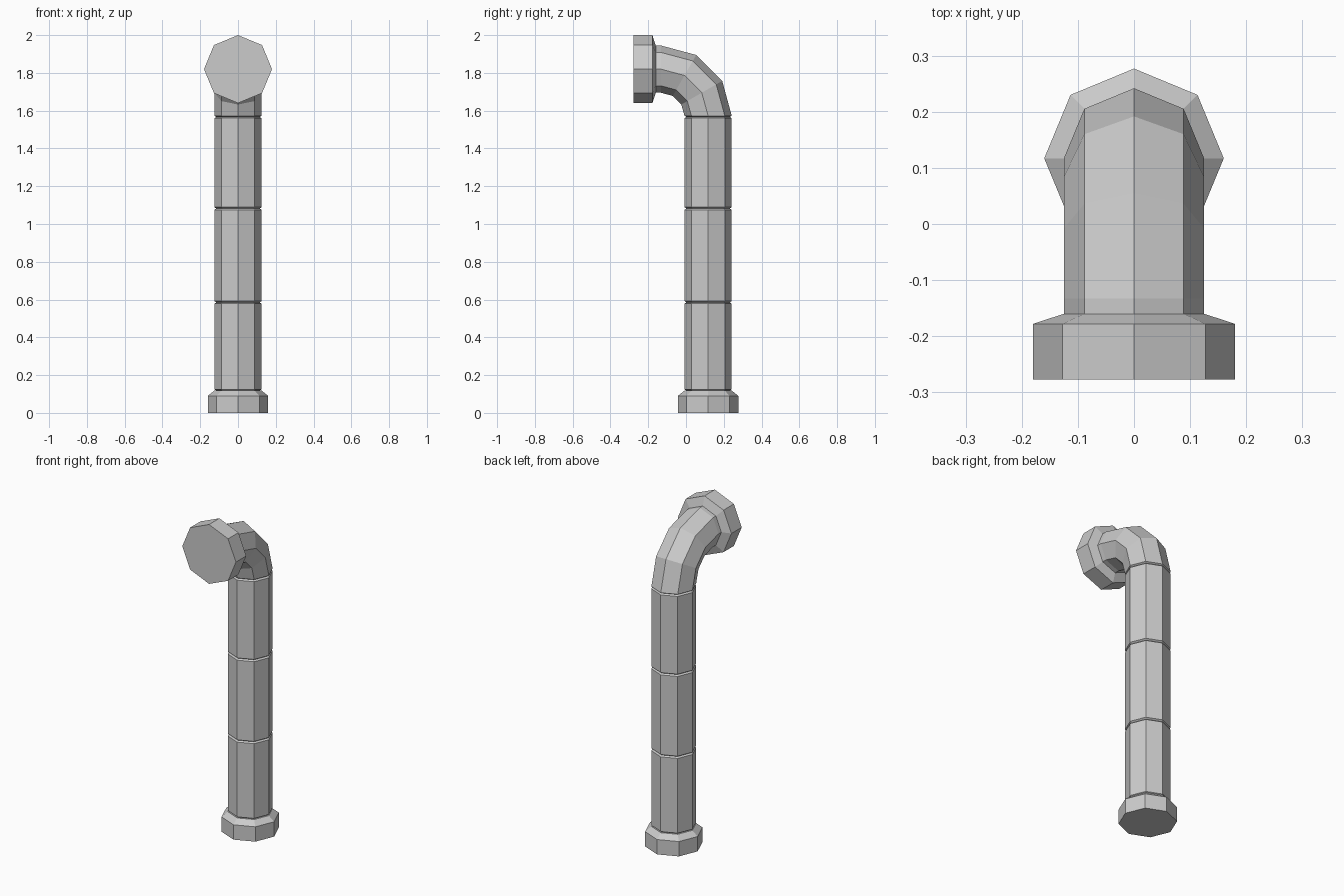
import bpy, bmesh
from math import sin, cos, pi, radians

if "Cube" in bpy.data.objects:
    bpy.data.objects.remove(bpy.data.objects["Cube"])

SIDES = 8
PIPE_Y, PIPE_R = 0.117, 0.125
BEND_R, BEND_Z = 0.25, 1.57
BEND_Y = PIPE_Y - BEND_R


def loft(name, rings, cap_start=False, cap_end=False):
    """Skin octagonal rings given as (y, z, tilt, radius)."""
    bm = bmesh.new()
    loops = []
    for y, z, t, r in rings:
        loops.append([bm.verts.new((r * cos(a), y + r * sin(a) * cos(t), z + r * sin(a) * sin(t)))
                      for a in (2 * pi * i / SIDES for i in range(SIDES))])
    for lo, hi in zip(loops, loops[1:]):
        for i in range(SIDES):
            j = (i + 1) % SIDES
            bm.faces.new((lo[i], lo[j], hi[j], hi[i]))
    if cap_start:
        bm.faces.new(loops[0][::-1])
    if cap_end:
        bm.faces.new(loops[-1])
    bm.normal_update()
    mesh = bpy.data.meshes.new(name)
    bm.to_mesh(mesh)
    bm.free()
    obj = bpy.data.objects.new(name, mesh)
    bpy.context.collection.objects.link(obj)
    return obj


def upright(profile):
    return [(PIPE_Y, z, 0, r) for r, z in profile]


# Base flange with chamfered top
loft("base_flange", upright([(0.16, 0), (0.16, 0.09), (PIPE_R, 0.118), (0.115, 0.118)]), cap_start=True)

# Three pipe sections, bevelled at both ends so shallow grooves form between them
joints = [0.118, 0.585, 1.082, 1.567]
for n, (z0, z1) in enumerate(zip(joints, joints[1:]), 1):
    loft(f"pipe_section_{n}", upright([(0.115, z0), (PIPE_R, z0 + 0.007),
                                       (PIPE_R, z1 - 0.007), (0.115, z1)]))

# Elbow turning the pipe towards the front, then a short straight run
elbow = [(PIPE_Y, 1.567, 0, 0.115)]
for deg in (0, 30, 60, 90):
    t = radians(deg)
    elbow.append((BEND_Y + BEND_R * cos(t), BEND_Z + 0.003 * (deg == 0) + BEND_R * sin(t), t, PIPE_R))
elbow.append((-0.16, BEND_Z + BEND_R, pi / 2, PIPE_R))
loft("elbow", elbow)

# Outlet flange facing the front
loft("outlet_flange", [(y, BEND_Z + BEND_R, pi / 2, r)
                       for r, y in [(PIPE_R, -0.16), (0.18, -0.178), (0.18, -0.277)]], cap_end=True)
